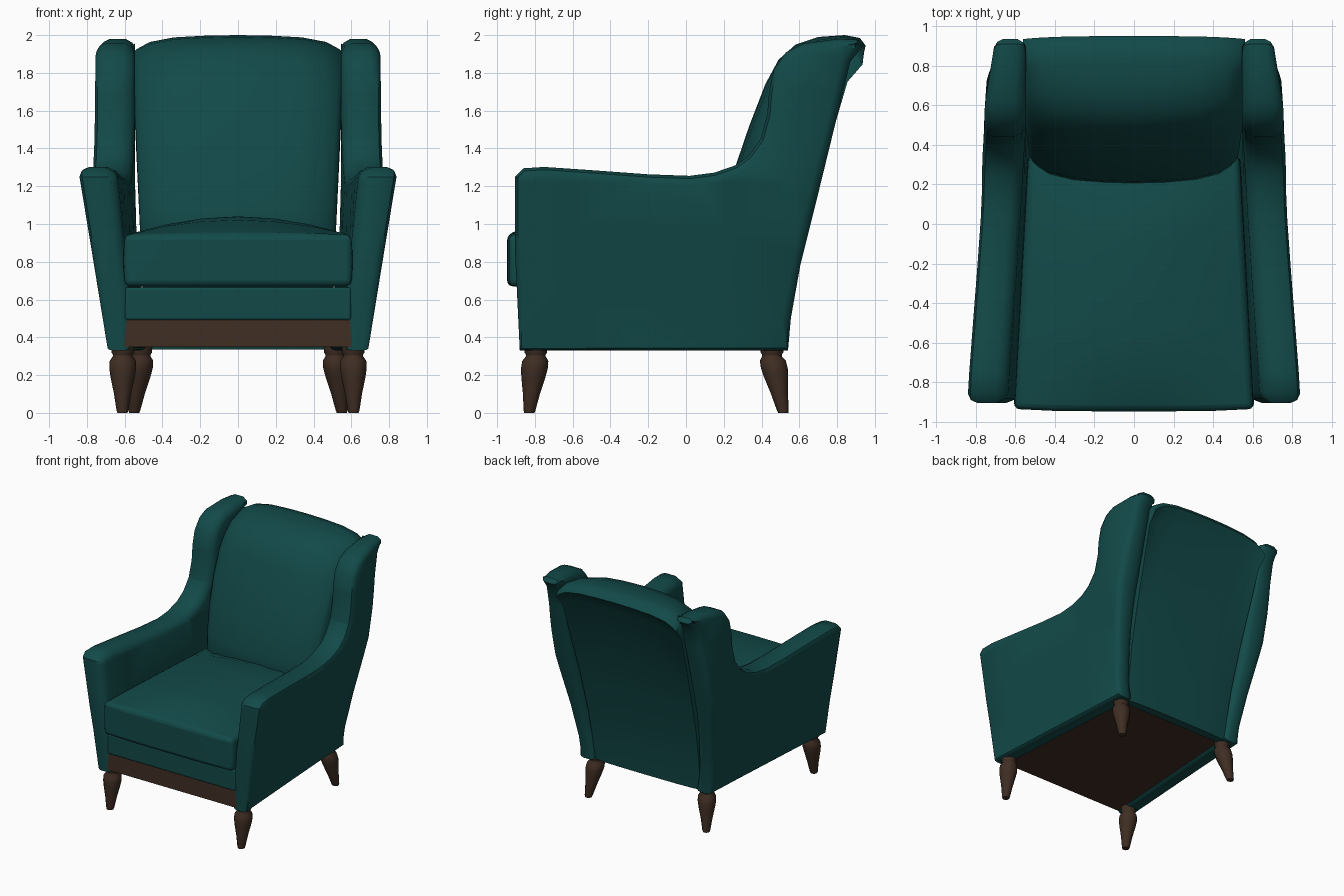
import bpy, bmesh, math
from mathutils import Vector

if "Cube" in bpy.data.objects:
    bpy.data.objects.remove(bpy.data.objects["Cube"])


def material(name, rgb):
    m = bpy.data.materials.new(name)
    m.diffuse_color = (*rgb, 1)
    m.use_nodes = True
    m.node_tree.nodes["Principled BSDF"].inputs["Base Color"].default_value = m.diffuse_color
    return m


TEAL = material("teal fabric", (0.006, 0.068, 0.066))
BROWN = material("dark brown wood", (0.050, 0.027, 0.017))


def lerp(a, b, t):
    return a + (b - a) * t


def finish(bm, name, mat, mirror=False, bevel=0, angle=40):
    bmesh.ops.recalc_face_normals(bm, faces=bm.faces)
    me = bpy.data.meshes.new(name)
    bm.to_mesh(me)
    bm.free()
    ob = bpy.data.objects.new(name, me)
    bpy.context.collection.objects.link(ob)
    me.materials.append(mat)
    if bevel:
        b = ob.modifiers.new("bevel", "BEVEL")
        b.width, b.segments, b.limit_method = bevel, 3, "ANGLE"
        b.angle_limit = math.radians(50)
    if mirror:
        ob.modifiers.new("mirror", "MIRROR").use_mirror_merge = False
    bpy.ops.object.select_all(action="DESELECT")
    ob.select_set(True)
    bpy.context.view_layer.objects.active = ob
    bpy.ops.object.shade_smooth_by_angle(angle=math.radians(angle))
    return ob


def skin(loops):
    """Join closed loops of points with quads and cap both ends."""
    bm = bmesh.new()
    rings = [[bm.verts.new(p) for p in loop] for loop in loops]
    n = len(rings[0])
    for a, b in zip(rings, rings[1:]):
        for i in range(n):
            j = (i + 1) % n
            bm.faces.new((a[i], a[j], b[j], b[i]))
    bm.faces.new(rings[0])
    bm.faces.new(rings[-1])
    return bm


# Arm and wing: one side outline in (y, z), padded at the rims
outline = [(-0.88, 0.33), (-0.2, 0.33), (0.54, 0.33), (0.555, 0.5), (0.605, 0.78),
           (0.68, 1.08), (0.80, 1.57), (0.87, 1.86), (0.935, 1.94), (0.91, 1.975),
           (0.80, 1.98), (0.62, 1.955), (0.53, 1.91), (0.465, 1.82), (0.44, 1.70),
           (0.43, 1.58), (0.395, 1.45), (0.33, 1.36), (0.26, 1.31), (0.15, 1.272),
           (0.02, 1.255), (-0.2, 1.263), (-0.5, 1.285), (-0.75, 1.302), (-0.86, 1.295),
           (-0.905, 1.25), (-0.905, 0.85)]


def inset(pts, d):
    out = []
    for i, p in enumerate(pts):
        a, b, p = Vector(pts[i - 1]), Vector(pts[(i + 1) % len(pts)]), Vector(p)
        t = (b - a).normalized()
        out.append(p + Vector((-t.y, t.x)) * d * (0.3 if p.y < 0.4 else 1))
    return out


def side_x(f, y, z):
    t = (y + 0.9) / 1.4
    taper = 0.16 * max(0, y - 0.6) * min(1, max(0, z - 1.2) * 2)
    k = min(1, (z - 0.33) / 0.95)
    outer = lerp(0.69 + 0.165 * (z - 0.33), 0.605 + 0.15 * k, min(t, 1)) - taper
    front_in = 0.575 + 0.065 * max(0, (z - 0.65) / 0.6)
    back_in = 0.48 + 0.065 * min(1, (z - 0.33) / 0.7)
    inner = lerp(min(front_in, 0.66), back_in, min(1, t))
    return lerp(inner, outer, f)


rims = [(0.055, 0), (0.02, 0.08), (0.0, 0.28), (0.0, 0.75), (0.015, 0.92), (0.045, 1)]
bm = skin([[(f, p.x, p.y) for p in inset(outline, d)] for d, f in rims])
cuts = [((0, 0, z), (0, 0, 1)) for z in (0.65, 0.95, 1.22, 1.45, 1.7)]
cuts += [((0, y, 0), (0, 1, 0)) for y in (-0.6, -0.2, 0.2, 0.58)]
for co, no in cuts:
    bmesh.ops.bisect_plane(bm, geom=bm.verts[:] + bm.edges[:] + bm.faces[:],
                           plane_co=co, plane_no=no)
for v in bm.verts:
    v.co.x = side_x(*v.co)
bmesh.ops.triangulate(bm, faces=[f for f in bm.faces if len(f.verts) > 4])
finish(bm, "arms_and_wings", TEAL, mirror=True)

# Backrest: centre profile in (y, z) lofted across x, softer at the edges
front = [(0.46, 0.335), (0.30, 0.7), (0.20, 0.92), (0.215, 1.08), (0.26, 1.3), (0.335, 1.52),
         (0.42, 1.74), (0.49, 1.87), (0.58, 1.95), (0.70, 1.99)]
rear = [(0.84, 2.0), (0.92, 1.985), (0.95, 1.945), (0.87, 1.83), (0.67, 1.08),
        (0.595, 0.78), (0.545, 0.5), (0.53, 0.335)]
loops = []
for u in (-1, -0.95, -0.83, -0.6, -0.3, 0, 0.3, 0.6, 0.83, 0.95, 1):
    loop = []
    for i, (y, z) in enumerate(front + rear):
        w = 0.49 + 0.07 * (z - 0.33) / 1.6
        y += (0.05 * u * u + 0.07 * u ** 8) * (0 < i < len(front)) - 0.015 * u ** 4 * (i >= len(front))
        z -= (0.03 * u * u + 0.07 * u ** 8) * max(0, min(1, (z - 1.6) / 0.3))
        loop.append((u * w, y, z))
    loops.append(loop)
finish(skin(loops), "backrest", TEAL, angle=50)

# Seat cushion: crowned block with soft edges
bm = bmesh.new()
bmesh.ops.create_cube(bm, size=2)
bmesh.ops.subdivide_edges(bm, edges=bm.edges[:], cuts=5, use_grid_fill=True)
for v in bm.verts:
    s, t, w = v.co
    crown = 0.095 * (1 - s * s) * (1 - t ** 4) * max(0, w)
    v.co = (s * lerp(0.60, 0.53, (t + 1) / 2) + 0.008 * s * (1 - w * w),
            lerp(-0.935, 0.34, (t + 1) / 2) + 0.012 * t * (1 - s ** 4),
            lerp(0.67, 0.945, (w + 1) / 2) + crown)
finish(bm, "seat_cushion", TEAL, bevel=0.03)


# Seat rail and wooden base frame, narrowing toward the back
def block(name, mat, y0, y1, z0, z1, x0, x1, bevel):
    bm = skin([[(-x0, y0, z), (x0, y0, z), (x1, y1, z), (-x1, y1, z)] for z in (z0, z1)])
    return finish(bm, name, mat, bevel=bevel)


block("front_rail", TEAL, -0.89, 0.42, 0.49, 0.665, 0.60, 0.52, 0.015)
block("base_frame", BROWN, -0.88, 0.49, 0.35, 0.492, 0.60, 0.50, 0)

# Turned legs, splayed from top to foot
turning = [(0, 0.027), (0.012, 0.031), (0.10, 0.045), (0.19, 0.064), (0.235, 0.071),
           (0.275, 0.069), (0.30, 0.052), (0.308, 0.052), (0.32, 0.060), (0.36, 0.060)]
for name, foot, top in (("front_legs", (0.612, -0.83), (0.61, -0.795)),
                        ("back_legs", (0.55, 0.515), (0.515, 0.455))):
    loops = []
    for z, r in turning:
        t = min(1, z / 0.3)
        cx, cy = lerp(foot[0], top[0], t), lerp(foot[1], top[1], t)
        loops.append([(cx + r * math.cos(a * math.pi / 6), cy + r * math.sin(a * math.pi / 6), z)
                      for a in range(12)])
    finish(skin(loops), name, BROWN, mirror=True)
